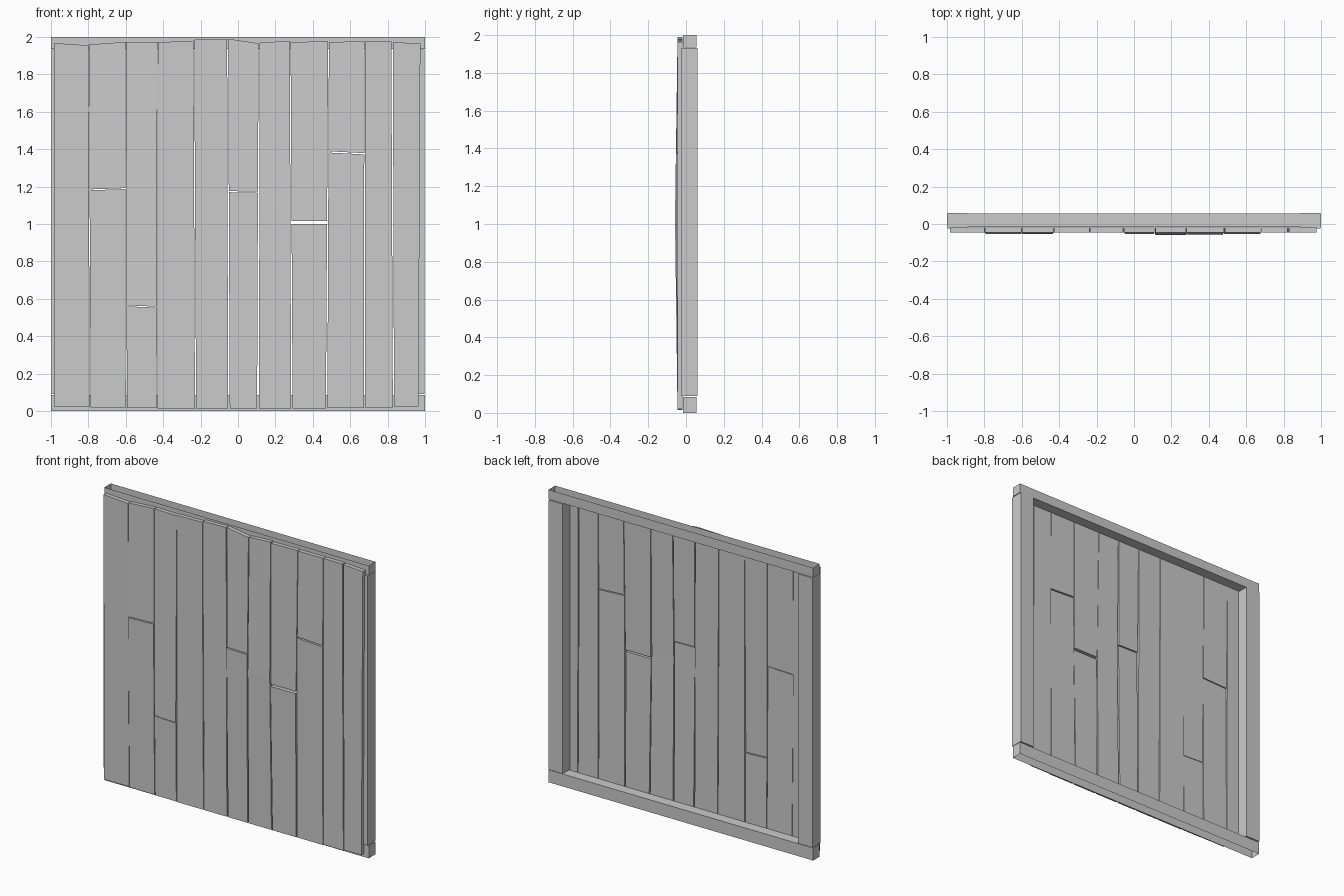
import bpy, bmesh

if "Cube" in bpy.data.objects:
    bpy.data.objects.remove(bpy.data.objects["Cube"])

FRONT, BACK = -0.045, -0.018   # plank faces in y


def finish(name, bm):
    bmesh.ops.recalc_face_normals(bm, faces=bm.faces)
    me = bpy.data.meshes.new(name)
    bm.to_mesh(me)
    bm.free()
    ob = bpy.data.objects.new(name, me)
    bpy.context.collection.objects.link(ob)
    return ob


def box(name, lo, hi, open_z=0):
    """Box between two corners; open_z = 1 / -1 leaves out the top / bottom face."""
    bm = bmesh.new()
    bmesh.ops.create_cube(bm, size=1)
    for v in bm.verts:
        v.co = [(a + b) / 2 + c * (b - a) for a, b, c in zip(lo, hi, v.co)]
    bm.normal_update()
    if open_z:
        gone = [f for f in bm.faces if f.normal.z * open_z > 0.9]
        bmesh.ops.delete(bm, geom=gone, context='FACES_ONLY')
    return finish(name, bm)


def plank(name, rows):
    """Board lofted through rows of (x left, x right, z left, z right, outward lean)."""
    bm = bmesh.new()
    rings = []
    for xl, xr, zl, zr, d in rows:
        rings.append([bm.verts.new(p) for p in (
            (xl, FRONT - d, zl), (xr, FRONT - d, zr),
            (xr, BACK - d, zr), (xl, BACK - d, zl))])
    for a, b in zip(rings, rings[1:]):
        for i in range(4):
            j = (i + 1) % 4
            bm.faces.new((a[i], a[j], b[j], b[i]))
    bm.faces.new(rings[0])
    bm.faces.new(rings[-1])
    finish(name, bm)


# frame: open channels top and bottom, posts at the sides
box("bottom_rail", (-1, -0.016, 0), (1, 0.055, 0.085), -1)
box("top_rail", (-1, -0.016, 1.935), (1, 0.055, 2.0), 1)
for side, s in (("left", -1), ("right", 1)):
    x0, x1 = sorted((s * 0.998, s * 0.89))
    box(side + "_post", (x0, -0.025, 0.09), (x1, 0.06, 1.932))

# planks: left x (bottom, top), right x (bottom, top), top z (left, right), bottom z
boards = [
    (-0.98, -0.985, -0.793, -0.799, 1.967, 1.955, 0.022),
    (-0.788, -0.797, -0.600, -0.602, 1.960, 1.973, 0.018),
    (-0.594, -0.599, -0.435, -0.431, 1.972, 1.970, 0.016),
    (-0.430, -0.429, -0.230, -0.238, 1.973, 1.977, 0.014),
    (-0.224, -0.234, -0.053, -0.058, 1.985, 1.990, 0.014),
    (-0.044, -0.053, 0.102, 0.110, 1.990, 1.966, 0.014),
    (0.112, 0.116, 0.284, 0.277, 1.970, 1.979, 0.014),
    (0.292, 0.281, 0.470, 0.482, 1.973, 1.976, 0.014),
    (0.478, 0.486, 0.673, 0.676, 1.974, 1.975, 0.015),
    (0.679, 0.679, 0.828, 0.820, 1.975, 1.975, 0.018),
    (0.834, 0.828, 0.965, 0.975, 1.973, 1.964, 0.024),
]
# broken boards: split z (left, right), gap, lean of the lower and upper piece
splits = {
    1: (1.180, 1.187, 0.005, 0.009, 0.006),
    2: (0.560, 0.553, 0.005, 0.006, 0.009),
    5: (1.170, 1.167, 0.006, 0.009, 0.006),
    7: (1.001, 1.001, 0.014, 0.013, 0.008),
    8: (1.382, 1.372, 0.007, 0.009, 0.006),
}
bows = {6: 0.013}
for n, (lb, lt, rb, rt, zl, zr, z0) in enumerate(boards):
    bottom = (lb, rb, z0, z0, 0)
    top = (lt, rt, zl, zr, 0)

    def cut(za, zb, d):
        t = za / 2
        return (lb + (lt - lb) * t, rb + (rt - rb) * t, za, zb, d)

    if n in splits:
        sl, sr, gap, low, up = splits[n]
        plank(f"plank_{n}_lower", [bottom, cut(sl, sr, low)])
        plank(f"plank_{n}_upper", [cut(sl + gap, sr + gap, up), top])
    else:
        plank(f"plank_{n}", [bottom, cut(1.05, 1.05, bows.get(n, 0.001)), top])
